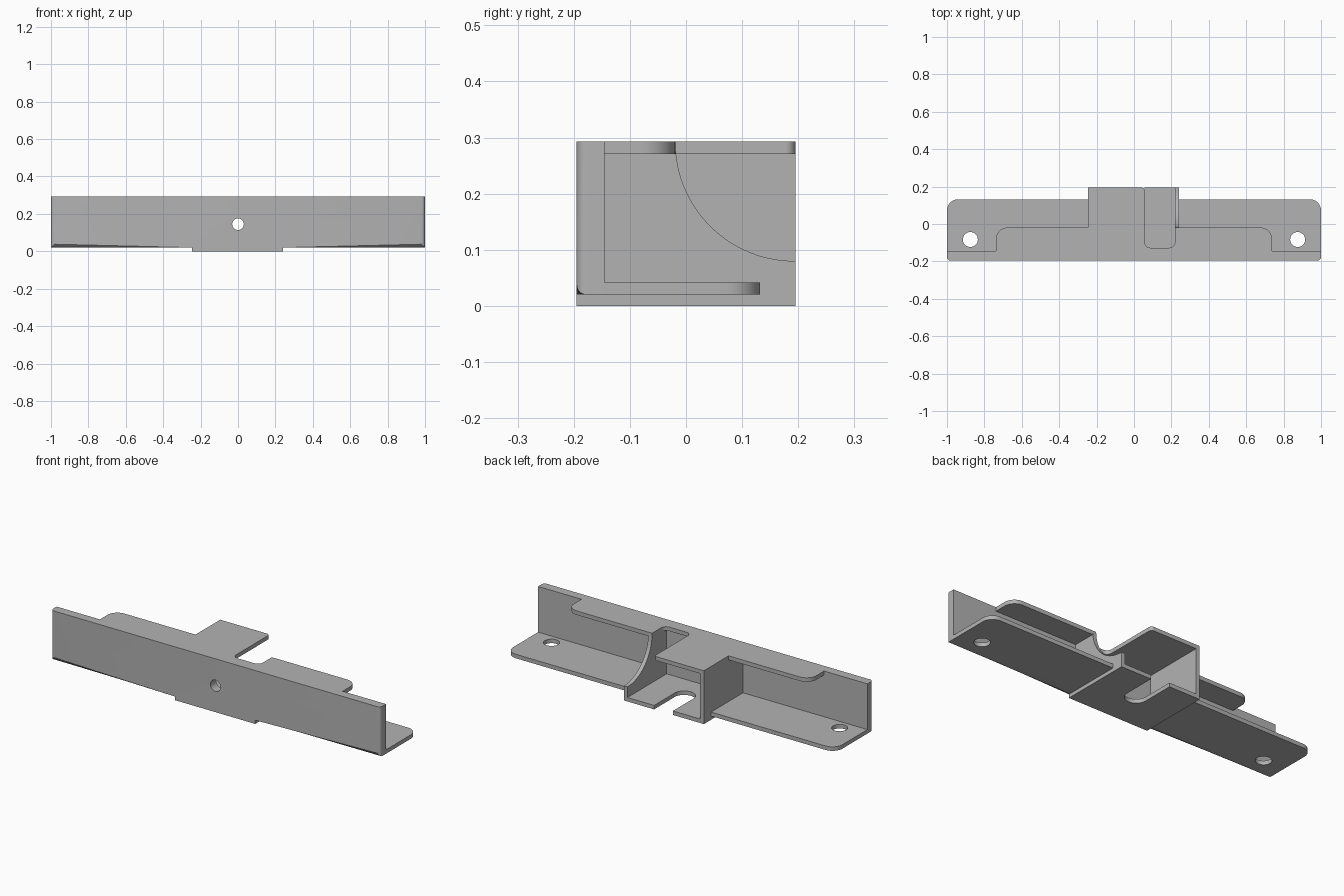
import bpy, bmesh, math
from mathutils import Vector, Matrix

cube = bpy.data.objects.get("Cube")
if cube:
    bpy.data.objects.remove(cube)

grey = bpy.data.materials.new("plain grey")
grey.use_nodes = True
colour = (0.45, 0.45, 0.45, 1)
grey.diffuse_color = colour
grey.node_tree.nodes["Principled BSDF"].inputs["Base Color"].default_value = colour

# Shared dimensions
FRONT, INNER, BACK = -0.195, -0.145, 0.195
BOX_R, BOX_L = -0.245, 0.241
TOP, SHEET, LEDGE = 0.293, 0.022, -0.019


def rounded(points, steps=10):
    """Outline from (u, v, optional radius) corners."""
    out = []
    for i, p in enumerate(points):
        c = Vector(p[:2])
        if len(p) == 2:
            out.append(c)
            continue
        a = (Vector(points[i - 1][:2]) - c).normalized()
        b = (Vector(points[(i + 1) % len(points)][:2]) - c).normalized()
        half = a.angle(b) / 2
        centre = c + (a + b).normalized() * p[2] / math.sin(half)
        reach = p[2] / math.tan(half)
        start, end = c + a * reach - centre, c + b * reach - centre
        sweep = math.pi - 2 * half
        sign = 1 if start.x * end.y - start.y * end.x > 0 else -1
        n = steps * 2 if p[2] > 0.1 else steps
        for k in range(n + 1):
            t = sign * sweep * k / n
            out.append(centre + Vector((start.x * math.cos(t) - start.y * math.sin(t),
                                        start.x * math.sin(t) + start.y * math.cos(t))))
    return out


def prism(name, points, low, high, axis="z", bevel_rule=None):
    """Extrude an outline along an axis, optionally rounding chosen edges."""
    place = {"x": lambda u, v, w: (w, u, v),
             "y": lambda u, v, w: (u, w, v),
             "z": lambda u, v, w: (u, v, w)}[axis]
    bm = bmesh.new()
    face = bm.faces.new([bm.verts.new(place(p.x, p.y, low)) for p in rounded(points)])
    ext = bmesh.ops.extrude_face_region(bm, geom=[face])
    moved = [g for g in ext["geom"] if isinstance(g, bmesh.types.BMVert)]
    bmesh.ops.translate(bm, verts=moved, vec=place(0, 0, high - low))
    bmesh.ops.recalc_face_normals(bm, faces=bm.faces)
    if bevel_rule:
        edges = [e for e in bm.edges if bevel_rule(e.verts[0].co, e.verts[1].co)]
        bmesh.ops.bevel(bm, geom=edges, offset=0.018, segments=5, profile=0.5,
                        affect="EDGES")
    mesh = bpy.data.meshes.new(name)
    bm.to_mesh(mesh)
    bm.free()
    mesh.materials.append(grey)
    obj = bpy.data.objects.new(name, mesh)
    bpy.context.collection.objects.link(obj)
    return obj


def drill(obj, centre, radius, turn=0):
    """Cut a round hole through a part."""
    bm = bmesh.new()
    bmesh.ops.create_cone(bm, cap_ends=True, segments=32, radius1=radius, radius2=radius,
                          depth=0.2, matrix=Matrix.Translation(centre)
                          @ Matrix.Rotation(turn, 4, "X"))
    mesh = bpy.data.meshes.new("hole_cutter")
    bm.to_mesh(mesh)
    bm.free()
    cutter = bpy.data.objects.new("hole_cutter", mesh)
    cutter.hide_render = True
    bpy.context.collection.objects.link(cutter)
    mod = obj.modifiers.new("hole", "BOOLEAN")
    mod.operation, mod.solver, mod.object = "DIFFERENCE", "EXACT", cutter
    bpy.context.view_layer.objects.active = obj
    bpy.ops.object.modifier_apply(modifier=mod.name)
    bpy.data.objects.remove(cutter)


def near(a, b):
    return abs(a - b) < 0.001


def front_edges(a, b):
    if not (near(a.y, FRONT) and near(b.y, FRONT)):
        return False
    return (near(a.z, 0.02) and near(b.z, 0.02)) or near(abs(a.x + b.x), 2)


parts = []

# Front wall, stepping down below the box
front = prism("front_wall", [(-1, 0.02), (BOX_R, 0.02), (BOX_R, 0), (BOX_L, 0),
                             (BOX_L, 0.02), (1, 0.02), (1, TOP), (-1, TOP)],
              FRONT, INNER, "y", front_edges)
drill(front, (0, -0.17, 0.145), 0.031, math.pi / 2)
parts.append(front)

# Bottom mounting flanges with screw holes
for side, edge, name in ((-1, BOX_R, "right_flange"), (1, BOX_L, "left_flange")):
    flange = prism(name, [(edge, INNER), (side, INNER), (side, 0.132, 0.06),
                          (edge, 0.132)], 0.02, 0.042)
    drill(flange, (side * 0.875, -0.083, 0.03), 0.04)
    parts.append(flange)

# Top ledge with the notch and the tongue over the box
parts.append(prism("top_ledge", [
    (-0.737, INNER), (0.737, INNER), (0.737, LEDGE, 0.06), (BOX_L - SHEET, LEDGE),
    (BOX_L - SHEET, -0.127, 0.03), (0.057, -0.127, 0.03), (0.057, BACK, 0.018),
    (BOX_R, BACK), (BOX_R, LEDGE), (-0.737, LEDGE, 0.06)], TOP - SHEET, TOP))

# Box floor with a round-ended slot open at the back
parts.append(prism("box_floor", [
    (BOX_R, INNER), (BOX_L, INNER), (BOX_L, BACK), (0.057, BACK), (0.057, -0.04, 0.0565),
    (-0.057, -0.04, 0.0565), (-0.057, BACK), (BOX_R, BACK)], 0, SHEET))

# Box side walls: one full, one with a concave sweep
parts.append(prism("right_box_wall", [(INNER, 0), (BACK, 0), (BACK, TOP), (INNER, TOP)],
                   BOX_R, BOX_R + SHEET, "x"))
parts.append(prism("left_box_wall", [
    (INNER, 0), (BACK, 0), (BACK, 0.08), (LEDGE, 0.08, 0.2125), (LEDGE, TOP),
    (INNER, TOP)], BOX_L - SHEET, BOX_L, "x"))

# Smooth the rounded corners, keep the rest sharp
bpy.ops.object.select_all(action="DESELECT")
for part in parts:
    part.select_set(True)
bpy.context.view_layer.objects.active = parts[0]
bpy.ops.object.shade_smooth_by_angle(angle=math.radians(30))
